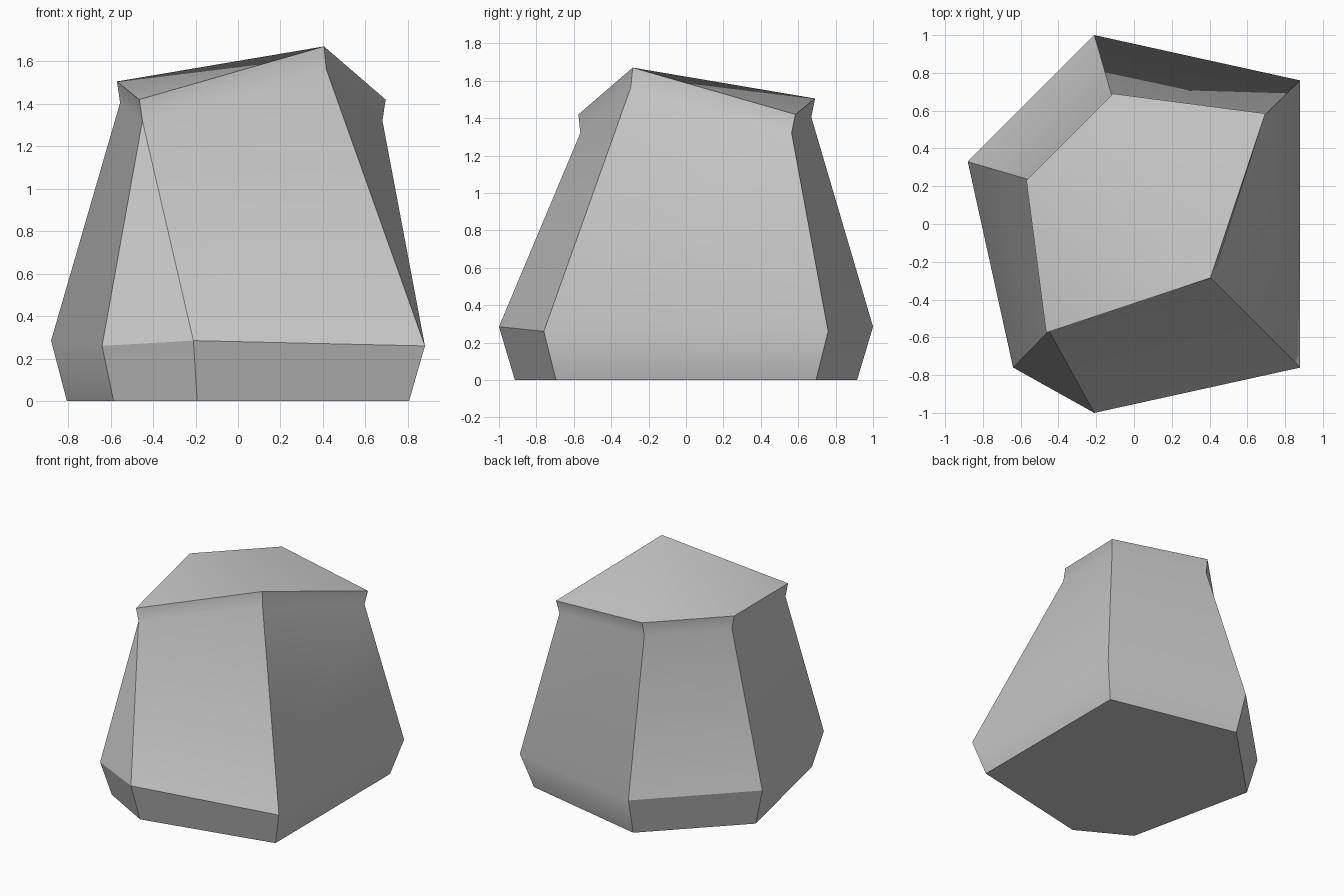
import bpy
import bmesh

cube = bpy.data.objects.get("Cube")
if cube:
    bpy.data.objects.remove(cube, do_unlink=True)

# Single stone colour
stone = bpy.data.materials.new("stone_grey")
stone.use_nodes = True
grey = (0.6, 0.6, 0.6, 1)
stone.diffuse_color = grey
stone.node_tree.nodes["Principled BSDF"].inputs["Base Color"].default_value = grey

# Outlines, counter-clockwise from the front corner
waist = [(-0.21, -1.0, 0.285), (0.88, -0.76, 0.26), (0.88, 0.76, 0.26),
         (-0.21, 1.0, 0.285), (-0.88, 0.33, 0.285), (-0.64, -0.76, 0.26)]
neck = [(0.415, -0.295, 1.565), (0.68, 0.565, 1.32), (-0.115, 0.67, 1.405),
        (-0.555, 0.235, 1.405), (-0.45, -0.565, 1.32)]
rim = [(0.405, -0.285, 1.67), (0.695, 0.585, 1.42), (-0.11, 0.69, 1.505),
       (-0.57, 0.23, 1.505), (-0.465, -0.575, 1.42)]
base = [(x * 0.915, y * 0.915, 0) for x, y, z in waist]

bm = bmesh.new()


def ring(points):
    return [bm.verts.new(p) for p in points]


def band(low, high):
    n = len(low)
    for i in range(n):
        j = (i + 1) % n
        bm.faces.new((low[i], low[j], high[j], high[i]))


base, waist, neck, rim = map(ring, (base, waist, neck, rim))

# Underside and flared foot
bm.faces.new(base[::-1])
band(base, waist)

# Tapered sides; the front corner closes in a triangle
band(neck, rim)
for i in range(1, 5):
    bm.faces.new((waist[i], waist[i + 1], neck[i], neck[i - 1]))
bm.faces.new((waist[0], waist[1], neck[0], neck[4]))
bm.faces.new((waist[5], waist[0], neck[4]))

# Sloping top, fanned from its peak
for i in range(1, 4):
    bm.faces.new((rim[0], rim[i], rim[i + 1]))

bm.normal_update()

# Smooth shading, with crisp corners and some crisp waist edges
crisp_waist = [{waist[0], waist[1]}, {waist[3], waist[4]}, {waist[5], waist[0]}]
waist_set = set(waist)
for face in bm.faces:
    face.smooth = True
for edge in bm.edges:
    ends = set(edge.verts)
    if ends <= waist_set:
        edge.smooth = ends not in crisp_waist
    else:
        edge.smooth = edge.calc_face_angle() < 0.6 or ends <= set(neck)

mesh = bpy.data.meshes.new("boulder")
bm.to_mesh(mesh)
bm.free()
mesh.materials.append(stone)
bpy.context.collection.objects.link(bpy.data.objects.new("boulder", mesh))
